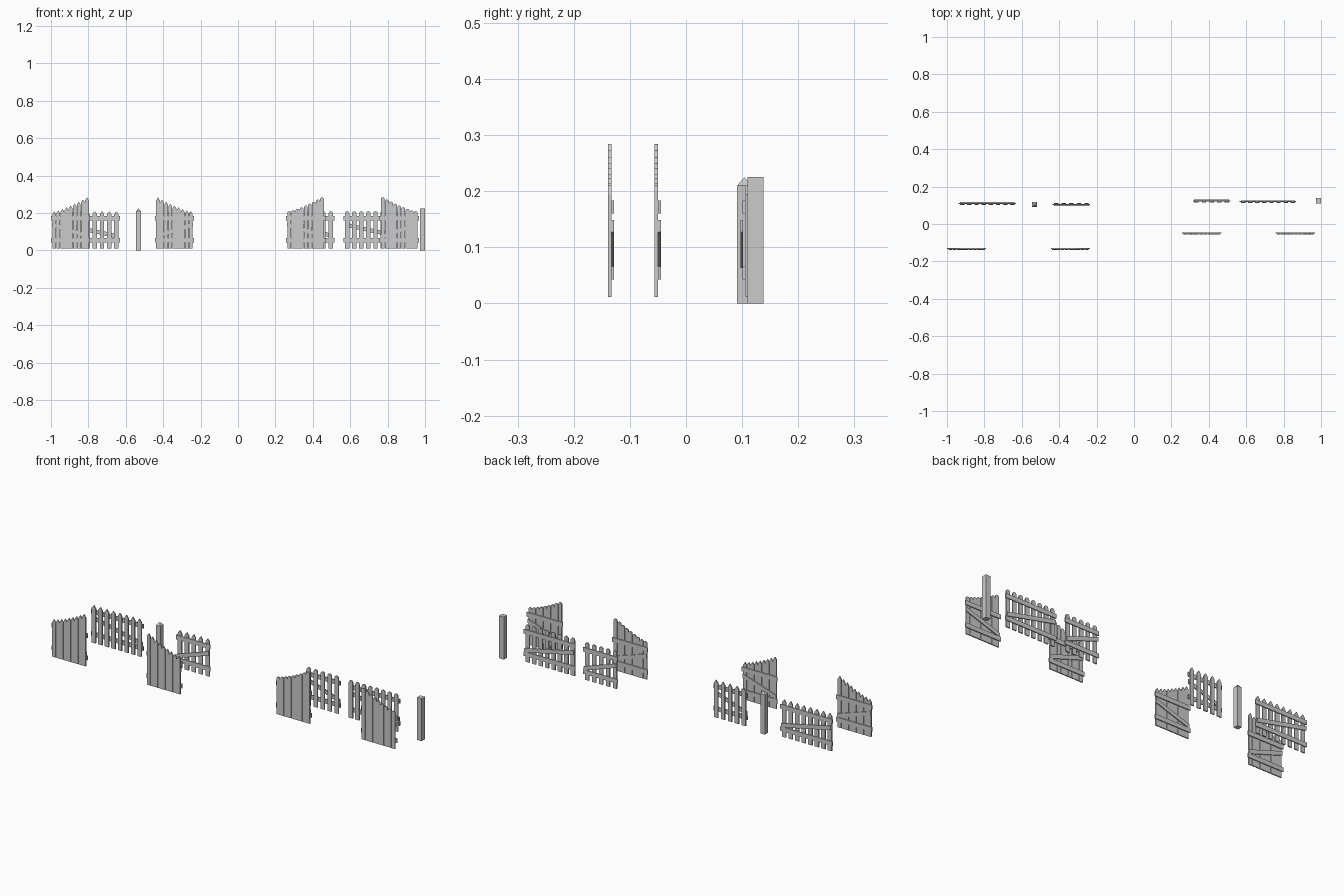
import bpy, bmesh, math
from mathutils import Vector

if "Cube" in bpy.data.objects:
    bpy.data.objects.remove(bpy.data.objects["Cube"])


def make(name, bm):
    bmesh.ops.recalc_face_normals(bm, faces=bm.faces)
    mesh = bpy.data.meshes.new(name)
    bm.to_mesh(mesh)
    bm.free()
    ob = bpy.data.objects.new(name, mesh)
    bpy.context.collection.objects.link(ob)
    return ob


def slab(bm, outline, y0, y1):
    """Extrude an (x, z) outline between two depths."""
    face = bm.faces.new([bm.verts.new((x, y0, z)) for x, z in outline])
    new = bmesh.ops.extrude_face_region(bm, geom=[face])["geom"]
    verts = [v for v in new if isinstance(v, bmesh.types.BMVert)]
    bmesh.ops.translate(bm, verts=verts, vec=(0, y1 - y0, 0))


def picket_outline(x, top, rounded, w):
    r = w / 2
    if rounded:
        tip = [(x + r * math.cos(a), top - r + r * math.sin(a))
               for a in [math.pi * i / 6 for i in range(7)]]
    else:
        tip = [(x + r, top - 0.016), (x, top), (x - r, top - 0.016)]
    return [(x - r, 0.011), (x + r, 0.011)] + tip


def bar_outline(a, b, w):
    """Bar whose ends are cut vertically."""
    (x0, z0), (x1, z1) = a, b
    h = w / 2
    return [(x0, z0 - h), (x1, z1 - h), (x1, z1 + h), (x0, z0 + h)]


def panel(name, x0, x1, y, count, width, rounded, slope=0, side=1, brace_dir=-1):
    """slope: +1 rises to +x, -1 falls, 0 level. side: +1 puts the rails behind."""
    # pickets
    bm = bmesh.new()
    a, b = x0 + 0.007 + width / 2, x1 - 0.007 - width / 2
    for i in range(count):
        t = i / (count - 1)
        rise = 0 if not slope else (t if slope > 0 else 1 - t) ** 1.3
        slab(bm, picket_outline(a + (b - a) * t, 0.21 + 0.074 * rise, rounded, width),
             y, y + side * 0.006)
    make(name + "_pickets", bm)
    # two rails
    bm = bmesh.new()
    back = y + side * 0.006
    for z in (0.054, 0.172):
        slab(bm, bar_outline((x0, z), (x1, z), 0.023), back, back + side * 0.005)
    make(name + "_rails", bm)
    # diagonal brace
    bm = bmesh.new()
    lo, hi = 0.074, 0.138
    za, zb = (hi, lo) if brace_dir < 0 else (lo, hi)
    off = back + side * (0 if slope else 0.004)
    slab(bm, bar_outline((x0 + 0.006, za), (x1 - 0.006, zb), 0.022),
         off, off + side * 0.005)
    make(name + "_brace", bm)


def post(name, x, y, w, height, tip):
    bm = bmesh.new()
    h = w / 2
    slab(bm, [(x - h, 0), (x + h, 0), (x + h, height), (x - h, height)], y - h, y + h)
    if tip:
        top = max(bm.faces, key=lambda f: f.calc_center_median().z)
        bmesh.ops.poke(bm, faces=[top])
        apex = min(bm.verts, key=lambda v: (v.co - Vector((x, y, height))).length)
        apex.co.z += tip
    make(name, bm)


# pointed set
panel("pointed_gate_left", -1.0, -0.79, -0.139, 9, 0.0205, False, 1, 1, -1)
panel("pointed_gate_right", -0.445, -0.235, -0.139, 9, 0.0205, False, -1, 1, 1)
panel("pointed_fence_long", -0.937, -0.632, 0.102, 8, 0.023, False)
panel("pointed_fence_short", -0.435, -0.235, 0.112, 5, 0.023, False, 0, -1, 1)
post("pointed_post", -0.532, 0.104, 0.026, 0.21, 0.015)

# rounded set
panel("rounded_gate_left", 0.257, 0.467, -0.056, 9, 0.0205, True, 1, 1, -1)
panel("rounded_gate_right", 0.757, 0.967, -0.056, 9, 0.0205, True, -1, 1, 1)
panel("rounded_fence_long", 0.565, 0.867, 0.111, 8, 0.023, True)
panel("rounded_fence_short", 0.315, 0.515, 0.115, 5, 0.023, True)
post("flat_post", 0.986, 0.124, 0.028, 0.225, 0)
